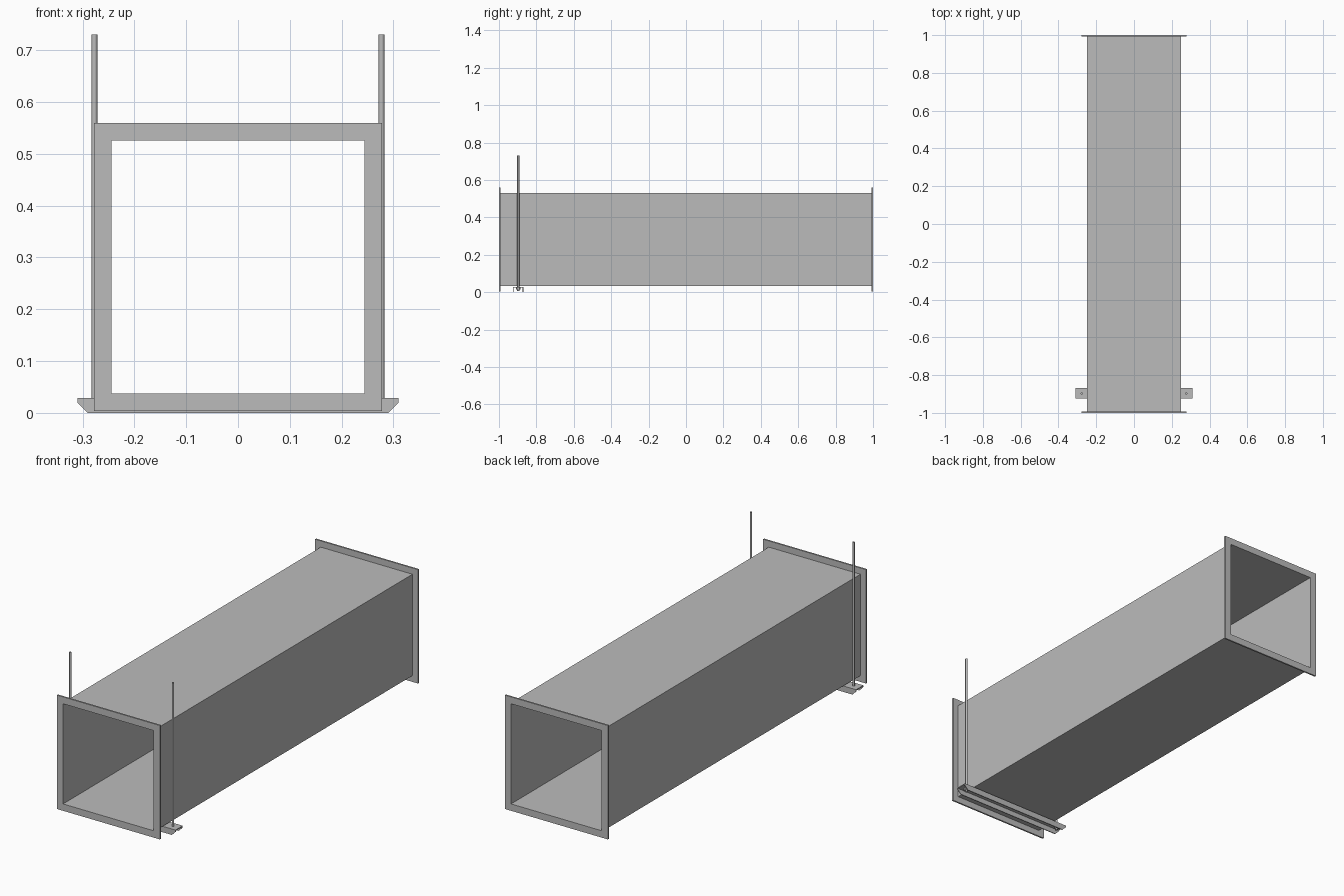
import bpy
import bmesh
from mathutils import Vector

cube = bpy.data.objects.get("Cube")
if cube:
    bpy.data.objects.remove(cube, do_unlink=True)

# Single galvanised grey
steel = bpy.data.materials.new("galvanised_grey")
steel.use_nodes = True
GREY = (0.5, 0.5, 0.5, 1)
steel.diffuse_color = GREY
steel.node_tree.nodes["Principled BSDF"].inputs["Base Color"].default_value = GREY

MID_Z = 0.2815       # duct axis height
INNER, OUTER, FLANGE = 0.2445, 0.2475, 0.278
END, FLANGE_T = 1.0, 0.008
BRACKET_Y, BRACKET_HALF, SHEET = -0.897, 0.028, 0.004
BRACKET_TOP = 0.029
ROD_X = 0.277


def finish(name, bm):
    bmesh.ops.recalc_face_normals(bm, faces=bm.faces)
    mesh = bpy.data.meshes.new(name)
    bm.to_mesh(mesh)
    bm.free()
    obj = bpy.data.objects.new(name, mesh)
    mesh.materials.append(steel)
    bpy.context.collection.objects.link(obj)
    return obj


def square_tube(name, outer, inner, y0, y1):
    """Hollow square section running along y."""
    bm = bmesh.new()
    corners = ((-1, -1), (1, -1), (1, 1), (-1, 1))
    loops = [[bm.verts.new((sx * r, y, MID_Z + sz * r)) for sx, sz in corners]
             for r, y in ((outer, y0), (outer, y1), (inner, y1), (inner, y0))]
    for i in range(4):
        a, b = loops[i], loops[(i + 1) % 4]
        for k in range(4):
            n = (k + 1) % 4
            bm.faces.new((a[k], a[n], b[n], b[k]))
    return finish(name, bm)


def extrude_xz(name, profile, y0, y1):
    """Flat x-z outline given thickness along y."""
    bm = bmesh.new()
    face = bm.faces.new([bm.verts.new((x, y0, z)) for x, z in profile])
    new = bmesh.ops.extrude_face_region(bm, geom=[face])["geom"]
    verts = [v for v in new if isinstance(v, bmesh.types.BMVert)]
    bmesh.ops.translate(bm, verts=verts, vec=Vector((0, y1 - y0, 0)))
    return finish(name, bm)


def upright(name, x, radius, z0, z1, sides):
    bpy.ops.mesh.primitive_cylinder_add(
        vertices=sides, radius=radius, depth=z1 - z0,
        location=(x, BRACKET_Y, (z0 + z1) / 2))
    obj = bpy.context.object
    obj.name = name
    obj.data.materials.append(steel)
    return obj


# Duct body and end flanges
square_tube("duct_body", OUTER, INNER, FLANGE_T - END, END - FLANGE_T)
square_tube("front_flange", FLANGE, INNER, -END, FLANGE_T - END)
square_tube("back_flange", FLANGE, INNER, END - FLANGE_T, END)

# Support channel, open below, with chamfered ends
tip, foot, nose = 0.31, 0.29, 0.02
under = BRACKET_TOP - SHEET
extrude_xz("bracket_top_plate",
           [(-tip, under), (tip, under), (tip, BRACKET_TOP), (-tip, BRACKET_TOP)],
           BRACKET_Y - BRACKET_HALF, BRACKET_Y + BRACKET_HALF)
wall = [(-foot, 0), (foot, 0), (tip, nose), (tip, under), (-tip, under), (-tip, nose)]
for side, name in ((-1, "bracket_front_wall"), (1, "bracket_back_wall")):
    edge = BRACKET_Y + side * BRACKET_HALF
    extrude_xz(name, wall, edge, edge - side * SHEET)

# Threaded rods with nuts under the channel
for side, label in ((1, "left"), (-1, "right")):
    rod = upright(label + "_hanger_rod", side * ROD_X, 0.0055, 0.006, 0.73, 16)
    bpy.ops.object.shade_smooth_by_angle()
    upright(label + "_nut", side * ROD_X, 0.011, 0.013, under, 6)
